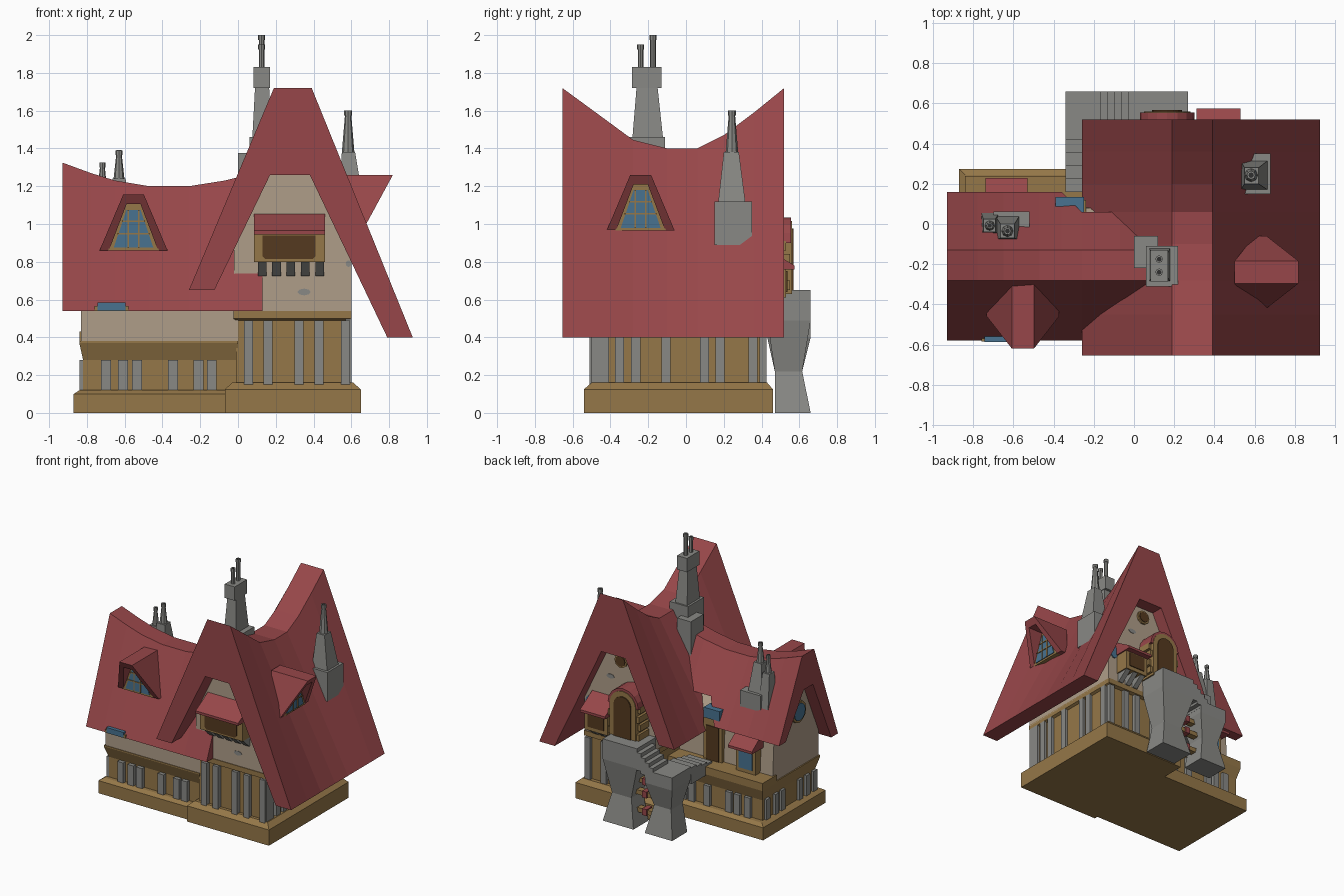
import bpy, bmesh, math
from mathutils import Vector

if "Cube" in bpy.data.objects:
    bpy.data.objects.remove(bpy.data.objects["Cube"])


def material(name, *rgb):
    m = bpy.data.materials.new(name)
    m.use_nodes = True
    m.diffuse_color = (*rgb, 1)
    m.node_tree.nodes["Principled BSDF"].inputs["Base Color"].default_value = (*rgb, 1)
    return m


RED = material("roof red", 0.31, 0.062, 0.067)
WOOD = material("timber", 0.30, 0.185, 0.065)
PLASTER = material("plaster", 0.43, 0.34, 0.25)
STONE = material("stone", 0.25, 0.25, 0.235)
GLASS = material("blue glass", 0.065, 0.17, 0.28)
BROWN = material("dark wood", 0.09, 0.042, 0.014)
SOOT = material("soot", 0.03, 0.03, 0.03)


def loft(name, rings, mat):
    """Skin a list of equal-length rings and cap both ends."""
    bm = bmesh.new()
    rows = [[bm.verts.new(p) for p in ring] for ring in rings]
    n = len(rows[0])
    for a, b in zip(rows, rows[1:]):
        for i in range(n):
            j = (i + 1) % n
            bm.faces.new((a[i], a[j], b[j], b[i]))
    bm.faces.new(rows[0])
    bm.faces.new(rows[-1][::-1])
    bmesh.ops.recalc_face_normals(bm, faces=bm.faces[:])
    mesh = bpy.data.meshes.new(name)
    bm.to_mesh(mesh)
    bm.free()
    mesh.materials.append(mat)
    ob = bpy.data.objects.new(name, mesh)
    bpy.context.collection.objects.link(ob)
    return ob


def rect(x0, x1, y0, y1, z):
    return [(x0, y0, z), (x1, y0, z), (x1, y1, z), (x0, y1, z)]


def stack(name, mat, *levels):
    """Each level is x0, x1, y0, y1, z."""
    return loft(name, [rect(*lv) for lv in levels], mat)


def box(name, mat, x0, x1, y0, y1, z0, z1):
    return stack(name, mat, (x0, x1, y0, y1, z0), (x0, x1, y0, y1, z1))


def prism(name, mat, pts, axis, a, b):
    """Extrude an outline along x or y."""
    put = (lambda u, z, t: (u, t, z)) if axis == "y" else (lambda u, z, t: (t, u, z))
    return loft(name, [[put(u, z, t) for u, z in pts] for t in (a, b)], mat)


def disc(u, z, ru, rz, n=10):
    return [(u + ru * math.cos(math.tau * i / n), z + rz * math.sin(math.tau * i / n)) for i in range(n)]


def pot(name, x, y, r, z0, z1, taper=1.0):
    """Round chimney pot with a rim and a dark mouth."""
    def ring(k, z):
        return [(px, py, z) for px, py in disc(x, y, k, k, 8)]
    rim = z1 - 0.025
    loft(name, [ring(r, z0), ring(r * taper, rim), ring(r * taper * 1.25, rim), ring(r * taper * 1.25, z1)], STONE)
    loft(name + "_mouth", [ring(r * taper * 0.8, z1 - 0.01), ring(r * taper * 0.8, z1 + 0.001)], SOOT)


# Main block: plinth, timber storey, plaster gable
stack("main_plinth", WOOD, (-.07, .65, -.54, .46, 0), (-.07, .65, -.54, .46, .125), (-.03, .61, -.50, .43, .16))
stack("main_timber_wall", WOOD, (-.01, .58, -.475, .40, .13), (-.01, .58, -.475, .40, .49),
      (-.025, .60, -.505, .425, .50), (-.025, .60, -.505, .425, .54))
prism("main_plaster_gable", PLASTER, [(-.02, .53), (.6, .53), (.6, .82), (.38, 1.27), (.17, 1.27), (-.02, .88)], "y", -.50, .42)

# Wing: plinth, timber storey with terrace, plaster gable
stack("wing_plinth", WOOD, (-.87, -.05, -.51, .275, 0), (-.87, -.05, -.51, .275, .10), (-.84, -.05, -.48, .245, .12))
stack("wing_timber_wall", WOOD, (-.82, 0, -.45, .21, .1), (-.82, 0, -.45, .21, .28),
      (-.84, 0, -.485, .24, .37), (-.84, 0, -.485, .24, .38))
box("terrace", WOOD, -.84, 0, .06, .24, .37, .43)
prism("wing_plaster_gable", PLASTER, [(-.48, .375), (.10, .375), (.08, .73), (-.15, 1.06), (-.27, 1.06), (-.48, .62)], "x", -.83, 0)

# Stone posts around both blocks
W = 0.048
for x in (.032, .135, .30, .405, .545):
    box("main_front_post", STONE, x, x + W, -.51, -.46, .15, .49)
    box("main_back_post", STONE, x, x + W, .39, .425, .15, .49)
for y in (-.50, -.455, -.375, -.29, -.13, .075, .155, .33):
    box("main_side_post", STONE, .57, .602, y, y + W, .15, .50)
for x in (-.725, -.635, -.56, -.37, -.235, -.165):
    box("wing_front_post", STONE, x, x + .052, -.48, -.44, .12, .28)
    box("wing_back_post", STONE, x, x + .052, .2, .235, .12, .28)
for y in (-.45, -.36, -.27, -.05, .03, .14):
    box("wing_end_post", STONE, -.84, -.81, y, y + W, .12, .28)

# Swayback main roof, an A-shaped section swept along y
sway = [(-.655, 1.72), (-.45, 1.57), (-.28, 1.445), (-.10, 1.40), (.06, 1.40), (.20, 1.47), (.36, 1.59), (.52, 1.72)]
loft("main_roof", [[(-.26, y, .65), (.19, y, z), (.39, y, z), (.925, y, .40),
                    (.79, y, .40), (.38, y, 1.26), (.17, y, 1.26), (-.125, y, .65)] for y, z in sway], RED)

# Swayback wing roof, swept along x, with the back eave cut short beside the main roof
dip = [(-.93, 1.325), (-.78, 1.27), (-.65, 1.23), (-.47, 1.20), (-.36, 1.20), (-.26, 1.20), (-.07, 1.23), (.13, 1.28)]
rings = []
for x, z in dip:
    by, bz = (.16, .72) if x < -.3 else (.06, .90)
    rings.append([(x, -.58, .54), (x, -.28, z), (x, -.13, z), (x, by, bz),
                  (x, by - .085, bz), (x, -.15, 1.05), (x, -.265, 1.05), (x, -.495, .54)])
loft("wing_roof", rings, RED)


def dormer(name, origin, side, out):
    """Leaning dormer hood with a tapered leaded window."""
    o, s, w = Vector(origin), Vector(side), Vector(out)

    def at(u, d, z):
        return o + s * u + w * d + Vector((0, 0, z))
    section = [(-.18, 0), (-.055, .295), (.055, .295), (.18, 0), (.13, 0), (.037, .245), (-.037, .245), (-.13, 0)]
    loft(name + "_hood", [[at(u, .16 * z / .295, z) for u, z in section],
                          [at(u, -.06 - .1 * z / .295, z) for u, z in section]], RED)

    def panel(part, mat, pts, d0, d1):
        loft(name + part, [[at(u, d, z) for u, z in pts] for d in (d0, d1)], mat)
    panel("_frame", WOOD, [(-.135, 0), (-.04, .25), (.04, .25), (.135, 0)], -.06, .006)
    panel("_glass", GLASS, [(-.105, .015), (-.037, .215), (.037, .215), (.105, .015)], 0, .012)
    for u in (-.028, .028):
        panel("_upright", WOOD, [(u - .004, .015), (u - .004, .215), (u + .004, .215), (u + .004, .015)], .01, .018)
    for z, h in ((.085, .085), (.15, .06)):
        panel("_crossbar", WOOD, [(-h, z), (-h, z + .008), (h, z + .008), (h, z)], .01, .018)


dormer("front_dormer", (-.553, -.46, .86), (1, 0, 0), (0, -1, 0))
dormer("side_dormer", (.66, -.24, .965), (0, 1, 0), (1, 0, 0))


def awning(name, x0, x1, y0, y1, z0, z1):
    """Lean-to hood: high at the wall y0, low at y1."""
    prism(name, RED, [(y0, z1), (y1, z0 + .02), (y1, z0), (y0, z0)], "x", x0, x1)


# Front bay window on corbels
awning("front_awning", .085, .46, -.49, -.655, .945, 1.06)
box("front_bay", WOOD, .085, .46, -.60, -.49, .80, .95)
prism("front_bay_shutter", BROWN, [(.13, .83), (.145, .815), (.395, .815), (.41, .83), (.41, .94), (.13, .94)], "y", -.606, -.59)
for i in range(5):
    x = .105 + i * .076
    stack("corbel", STONE, (x, x + .046, -.51, -.49, .725), (x, x + .046, -.59, -.49, .80))

# Back bay window and arched door
awning("back_awning", .31, .53, .41, .575, .76, .88)
box("back_bay", WOOD, .32, .52, .41, .53, .61, .77)
box("back_bay_shutter", BROWN, .35, .49, .52, .537, .64, .75)
for x in (.33, .40, .47):
    stack("back_corbel", STONE, (x, x + .04, .41, .43, .54), (x, x + .04, .41, .52, .61))


def arch(r, z0):
    return [(.165 - r, z0)] + [(.165 - r * math.cos(math.pi * i / 8), .90 + r * math.sin(math.pi * i / 8))
                               for i in range(9)] + [(.165 + r, z0)]


prism("door_arch", RED, arch(.135, .90), "y", .41, .555)
prism("door_surround", WOOD, arch(.115, .63), "y", .41, .56)
prism("door_leaf", BROWN, arch(.075, .65), "y", .5, .568)
for i in range(4):
    for x in (.03, .25):
        box("door_quoin", WOOD, x, x + .05, .42, .55 - .02 * (i % 2), .65 + i * .07, .70 + i * .07)
prism("attic_porthole_rim", WOOD, disc(.27, 1.18, .055, .055), "y", .41, .435)
prism("attic_porthole", BROWN, disc(.27, 1.18, .042, .042), "y", .42, .442)
prism("back_side_window", GLASS, disc(.55, .78, .035, .05), "y", .41, .428)

# Wing windows and terrace door
prism("end_porthole_rim", WOOD, disc(-.21, .83, .085, .085, 12), "x", -.85, -.82)
prism("end_porthole", GLASS, disc(-.21, .83, .068, .068, 12), "x", -.856, -.83)
awning("terrace_awning", -.74, -.53, .08, .23, .63, .76)
box("terrace_window_frame", WOOD, -.72, -.55, .08, .155, .43, .65)
box("terrace_window", GLASS, -.695, -.575, .14, .162, .46, .62)
box("terrace_door_frame", WOOD, -.40, -.24, .05, .12, .42, .76)
box("terrace_door", BROWN, -.375, -.265, .1, .127, .43, .70)
box("terrace_door_light", GLASS, -.39, -.25, .05, .135, .76, .84)
box("eave_light_frame", WOOD, -.76, -.58, -.585, -.52, .54, .565)
box("eave_light", GLASS, -.745, -.595, -.588, -.52, .543, .585)

# Bare stone patches in the plaster
for u, z, y in ((.35, .64, -.503), (.585, .79, -.503), (.37, 1.03, .423)):
    prism("stone_patch", STONE, disc(u, z, .035 if u < .5 else .015, .018, 8), "y", y, y + (.01 if y < 0 else -.01))

# Back staircase: two waisted piers, two flights and bracing
stack("upper_pier", STONE, (0, .27, .47, .66, 0), (.05, .22, .47, .615, .22), (-.03, .27, .43, .66, .49), (-.03, .27, .42, .66, .65))
stack("lower_pier", STONE, (-.34, -.10, .47, .66, 0), (-.30, -.15, .47, .615, .22), (-.34, -.10, .43, .66, .40), (-.34, -.10, .42, .66, .50))
for i in range(4):
    x = -.17 + i * .035
    box("upper_step", STONE, x, x + .036, .47, .66, .42 + i * .02, .53 + i * .03)
    y = .42 - i * .065
    box("lower_step", STONE, -.34, -.14, y - .065, y, .36, .49 - i * .015)
for z in (.10, .24, .34):
    box("brace", WOOD, -.18, .08, .52, .57, z, z + .035)
    box("brace_plate", RED, -.06, -.02, .51, .58, z - .008, z + .043)

# Tall chimney in the valley
box("chimney_shoulder", STONE, 0, .12, -.22, -.06, 1.0, 1.375)
stack("chimney_foot", STONE, (.06, .22, -.31, -.11, 1.1), (.06, .22, -.31, -.11, 1.46))
stack("chimney_shaft", STONE, (.075, .18, -.285, -.12, 1.44), (.09, .165, -.262, -.15, 1.72))
box("chimney_cap", STONE, .083, .17, -.285, -.13, 1.72, 1.83)
pot("chimney_pot_low", .125, -.24, .015, 1.82, 1.95)
pot("chimney_pot_high", .125, -.175, .015, 1.82, 2.0)

# Spire chimney on the side slope
stack("side_chimney_foot", STONE, (.50, .68, .15, .35, .89), (.50, .68, .15, .35, 1.12))
stack("side_chimney_shaft", STONE, (.53, .665, .17, .315, 1.11), (.55, .62, .20, .28, 1.38))
pot("side_chimney_spire", .583, .243, .034, 1.37, 1.60, .5)

# Paired chimneys on the wing's back slope
box("wing_chimney_foot", STONE, -.70, -.52, -.05, .062, .82, 1.02)
stack("wing_chimney_east", STONE, (-.69, -.57, -.08, .04, 1.0), (-.665, -.595, -.07, 0, 1.24))
stack("wing_chimney_west", STONE, (-.76, -.67, -.05, .055, .92), (-.75, -.69, -.04, .025, 1.19))
pot("wing_spire_east", -.63, -.035, .03, 1.23, 1.39, .5)
pot("wing_spire_west", -.718, -.008, .026, 1.18, 1.325, .5)
